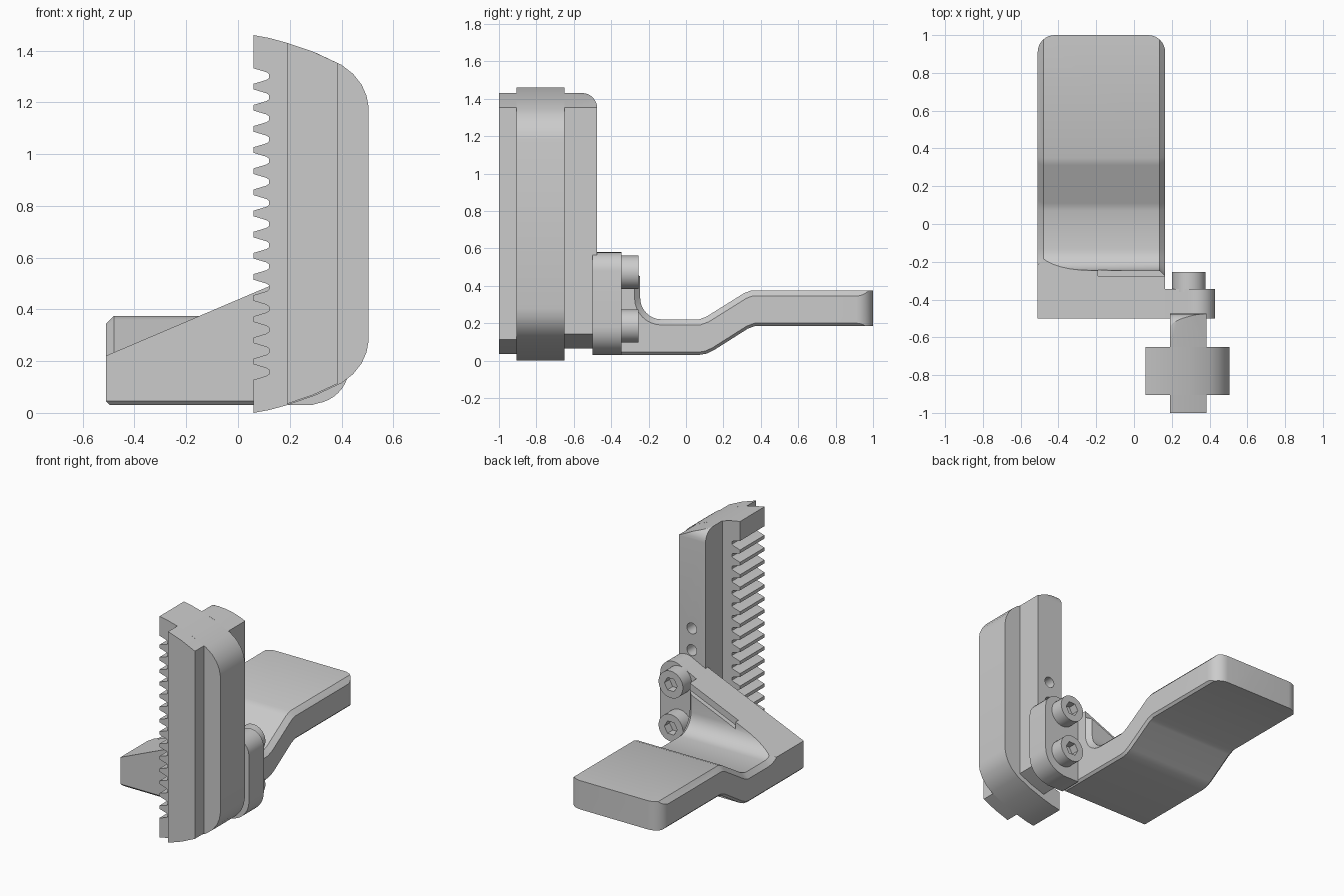
import bpy, bmesh, math

if "Cube" in bpy.data.objects:
    bpy.data.objects.remove(bpy.data.objects["Cube"])

def prism(name, pts, axis, lo, hi, bevels=()):
    """Extrude a 2D outline along an axis; outline is in the other two axes (in order)."""
    def co(p, t):
        v = list(p)
        v.insert("xyz".index(axis), t)
        return v
    bm = bmesh.new()
    a = [bm.verts.new(co(p, lo)) for p in pts]
    b = [bm.verts.new(co(p, hi)) for p in pts]
    n = len(pts)
    bm.faces.new(a)
    bm.faces.new(b[::-1])
    for i in range(n):
        j = (i + 1) % n
        bm.faces.new((a[i], b[i], b[j], a[j]))
    bmesh.ops.recalc_face_normals(bm, faces=bm.faces)
    groups = [([bm.edges.get((r[i], r[i + 1])) for r in (a, b) for i in range(s, e)], w)
              for s, e, w in bevels]
    for edges, w in groups:
        bmesh.ops.bevel(bm, geom=edges, offset=w, segments=1, affect='EDGES')
    me = bpy.data.meshes.new(name)
    bm.to_mesh(me)
    bm.free()
    ob = bpy.data.objects.new(name, me)
    bpy.context.collection.objects.link(ob)
    return ob

def activate(ob):
    bpy.ops.object.select_all(action='DESELECT')
    ob.select_set(True)
    bpy.context.view_layer.objects.active = ob

def boolean(ob, cutter, op='DIFFERENCE'):
    m = ob.modifiers.new("cut", 'BOOLEAN')
    m.operation, m.object, m.solver = op, cutter, 'EXACT'
    activate(ob)
    bpy.ops.object.modifier_apply(modifier=m.name)
    bpy.data.objects.remove(cutter)

def arc(cx, cy, r, a0, a1, n=8):
    return [(cx + r * math.cos(math.radians(a0 + (a1 - a0) * i / n)),
             cy + r * math.sin(math.radians(a0 + (a1 - a0) * i / n))) for i in range(n + 1)]

def rod(name, x, z, r, y0, y1, n=32):
    return prism(name, arc(x, z, r, 0, 360 - 360 / n, n - 1), 'y', y0, y1)

def slope(x):
    return 0.491 + 0.426 * (x - 0.124)

parts = []

# Toothed rack: curved right side, fifteen grooves on the left
top = [(.06, 1.46), (.12, 1.449), (.19, 1.43), (.30, 1.392), (.40, 1.345), (.445, 1.31),
       (.478, 1.268), (.497, 1.225), (.505, 1.18)]
outline = top + [(x, 1.46 - z) for x, z in reversed(top)]
for i in range(15):
    c = .158 + .0817 * i
    outline += [(.06, c - .03), (.11, c - .015), (.12, c - .008),
                (.12, c + .008), (.11, c + .015), (.06, c + .03)]
parts.append(prism("toothed_rack", outline, 'y', -.905, -.65))

# Guide rails on the front and back of the rack
rail_top = [(.19, 1.43), (.29, 1.396), (.385, 1.352)]
def rail(name, lift, y0, y1):
    return prism(name, rail_top + [(x, 1.46 - z + lift) for x, z in reversed(rail_top)], 'y', y0, y1)
parts.append(rail("front_rail", .005, -1, -.905))
back = rail("back_rail", .035, -.65, -.475)
side = [(-.7, 0), (-.475, 0)] + arc(-.555, 1.35, .08, 0, 90) + [(-.7, 1.43)]
boolean(back, prism("rail_side", side, 'x', 0, .6), 'INTERSECT')
for z in (.615, .759):
    boolean(back, rod("hole", .29, z, .036, -.58, -.4, 24))
parts.append(back)

# Stepped foot with filleted upright wall, chamfered along the side edges
bottom = [(-.5, .045), (-.485, .03), (.07, .03), (.11, .037), (.15, .056), (.33, .17), (.37, .185), (1, .185)]
upper = [(1, .375), (.35, .375), (.31, .36), (.11, .235), (.07, .22)]
fillet = arc(-.13, .335, .115, 270, 180, 8)
profile = bottom + upper + fillet + [(-.245, .6), (-.5, .6)]
nb, nt = len(bottom), len(bottom) + len(upper) + len(fillet)
foot = prism("foot", profile, 'x', -.51, .165, [(1, nb - 1, .015), (nb, nt, .03)])
plan = [(-.6, -.6), (.3, -.6), (.3, .5), (.165, .5)] + arc(.075, .91, .09, 0, 90) \
    + arc(-.42, .91, .09, 90, 180) + [(-.51, .5), (-.6, .5)]
boolean(foot, prism("foot_plan", plan, 'z', -.1, .9), 'INTERSECT')
# Sloping top of the wall and its shallow ledge
def wedge(x0, drop, y0, y1):
    return prism("wedge", [(x0, slope(x0) - drop), (.3, slope(.3) - drop), (.3, .9), (x0, .9)], 'y', y0, y1)
boolean(foot, wedge(-.6, 0, -.7, -.06))
boolean(foot, wedge(-.19, .045, -.275, -.15))
parts.append(foot)

# Mounting plate continuing the wall behind the rack
plate = [(.165, .03), (.165, slope(.165))] + arc(.333, .482, .097, 113, 0, 10) + arc(.285, .18, .145, 0, -90, 10)
plate[-1] = (.285, .03)
parts.append(prism("mounting_plate", plate, 'y', -.5, -.345))

# Socket-head bolts
for i, z in enumerate((.185, .472)):
    bolt = rod(f"bolt_{i + 1}", .29, z, .089, -.36, -.255)
    boolean(bolt, rod("hex_socket", .29, z, .047, -.31, -.2, 6))
    parts.append(bolt)

for ob in parts:
    activate(ob)
    bpy.ops.object.shade_smooth_by_angle(angle=math.radians(25))
